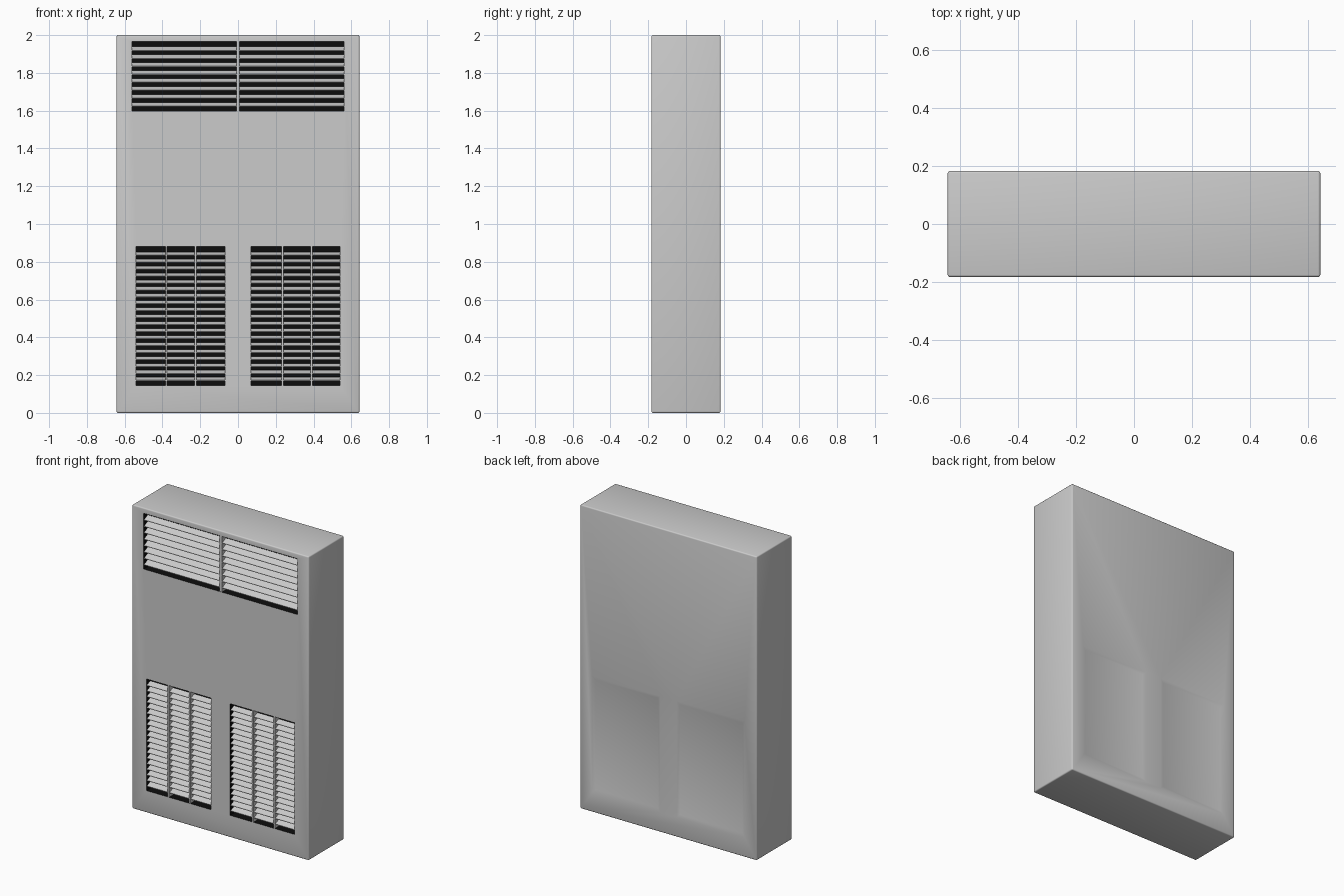
import bpy, bmesh

if "Cube" in bpy.data.objects:
    bpy.data.objects.remove(bpy.data.objects["Cube"])

W, D, H = 0.643, 0.183, 2.0      # half width, half depth, height
CAVITY = 0.06                    # grille recess depth

dark = bpy.data.materials.new("dark_interior")
dark.diffuse_color = (0.004, 0.004, 0.004, 1)
dark.use_nodes = True
dark.node_tree.nodes["Principled BSDF"].inputs["Base Color"].default_value = dark.diffuse_color


def prism(name, sections):
    """Solid from two xz rectangles (x0, x1, z0, z1, y), front to back."""
    bm = bmesh.new()
    rings = [[bm.verts.new((x, y, z)) for x, z in
              ((x0, z0), (x1, z0), (x1, z1), (x0, z1))]
             for x0, x1, z0, z1, y in sections]
    a, b = rings
    bm.faces.new(a)
    bm.faces.new(b[::-1])
    for i in range(4):
        j = (i + 1) % 4
        bm.faces.new((a[j], a[i], b[i], b[j]))
    bmesh.ops.recalc_face_normals(bm, faces=bm.faces[:])
    return finish(name, bm)


def finish(name, bm):
    me = bpy.data.meshes.new(name)
    bm.to_mesh(me)
    bm.free()
    ob = bpy.data.objects.new(name, me)
    bpy.context.collection.objects.link(ob)
    return ob


def apply_all(ob):
    bpy.context.view_layer.objects.active = ob
    for m in list(ob.modifiers):
        bpy.ops.object.modifier_apply(modifier=m.name)


def cut(ob, cutter):
    m = ob.modifiers.new("cut", 'BOOLEAN')
    m.operation, m.solver, m.object = 'DIFFERENCE', 'EXACT', cutter
    apply_all(ob)
    bpy.data.objects.remove(cutter)


def slats(name, x0, x1, z0, z1, count, rise, run, first):
    """Louvre blades sloping down toward the front."""
    bm = bmesh.new()
    t = 0.003
    pitch = (z1 - z0 - 2 * first) / (count - 1)
    yf = -D + 0.006
    for i in range(count):
        z = z0 + first + i * pitch - rise / 2
        prof = ((yf, z), (yf + run, z + rise), (yf + run, z + rise - t), (yf, z - t))
        l = [bm.verts.new((x0, y, zz)) for y, zz in prof]
        r = [bm.verts.new((x1, y, zz)) for y, zz in prof]
        bm.faces.new(l)
        bm.faces.new(r[::-1])
        for k in range(4):
            n = (k + 1) % 4
            bm.faces.new((l[n], l[k], r[k], r[n]))
    bmesh.ops.recalc_face_normals(bm, faces=bm.faces[:])
    return finish(name, bm)


# Cabinet with softly rounded edges
body = prism("cabinet", [(-W, W, 0, H, -D), (-W, W, 0, H, D)])
bev = body.modifiers.new("bevel", 'BEVEL')
bev.width, bev.segments = 0.008, 3
apply_all(body)

# Grille layout: x0, x1, z0, z1, slat count, rise, run, end margin, divider x, divider width
grilles = {
    "top_grille": (-0.56, 0.56, 1.598, 1.965, 8, 0.019, 0.038, 0.036, (0,), 0.018),
    "left_grille": (-0.54, -0.07, 0.145, 0.88, 19, 0.016, 0.036, 0.036, (-0.38, -0.225), 0.01),
    "right_grille": (0.07, 0.54, 0.145, 0.88, 19, 0.016, 0.036, 0.036, (0.235, 0.39), 0.01),
}

for name, (x0, x1, z0, z1, n, rise, run, first, bars, bw) in grilles.items():
    # Recess, slats and upright dividers
    cut(body, prism("cutter", [(x0, x1, z0, z1, -D - 0.05),
                               (x0, x1, z0, z1, -D + CAVITY)]))
    slats(name + "_slats", x0, x1, z0, z1, n, rise, run, first)
    for i, x in enumerate(bars):
        prism(f"{name}_divider_{i + 1}", [(x - bw / 2, x + bw / 2, z0, z1, -D + 0.002),
                                          (x - bw / 2, x + bw / 2, z0, z1, -D + 0.045)])

# Shallow bevel-edged panels on the back
for s in (-1, 1):
    xa, xb = sorted((s * 0.08, s * 0.535))
    g = 0.02
    cut(body, prism("cutter", [(xa, xb, 0.15, 0.875, D - 0.006),
                               (xa - 2 * g, xb + 2 * g, 0.15 - 2 * g, 0.875 + 2 * g, D + 0.006)]))

# Dark lining inside the grille recesses
body.data.materials.clear()
grey = bpy.data.materials.new("cabinet_grey")
grey.diffuse_color = (0.8, 0.8, 0.8, 1)
grey.use_nodes = True
grey.node_tree.nodes["Principled BSDF"].inputs["Base Color"].default_value = grey.diffuse_color
body.data.materials.append(grey)
body.data.materials.append(dark)
for p in body.data.polygons:
    c = p.center
    inside = abs(c.x) < 0.57 and -D + 0.005 < c.y < 0 and 0.1 < c.z < 1.98
    p.material_index = 1 if inside else 0

bpy.ops.object.select_all(action='DESELECT')
body.select_set(True)
bpy.context.view_layer.objects.active = body
bpy.ops.object.shade_smooth_by_angle(angle=0.6)
